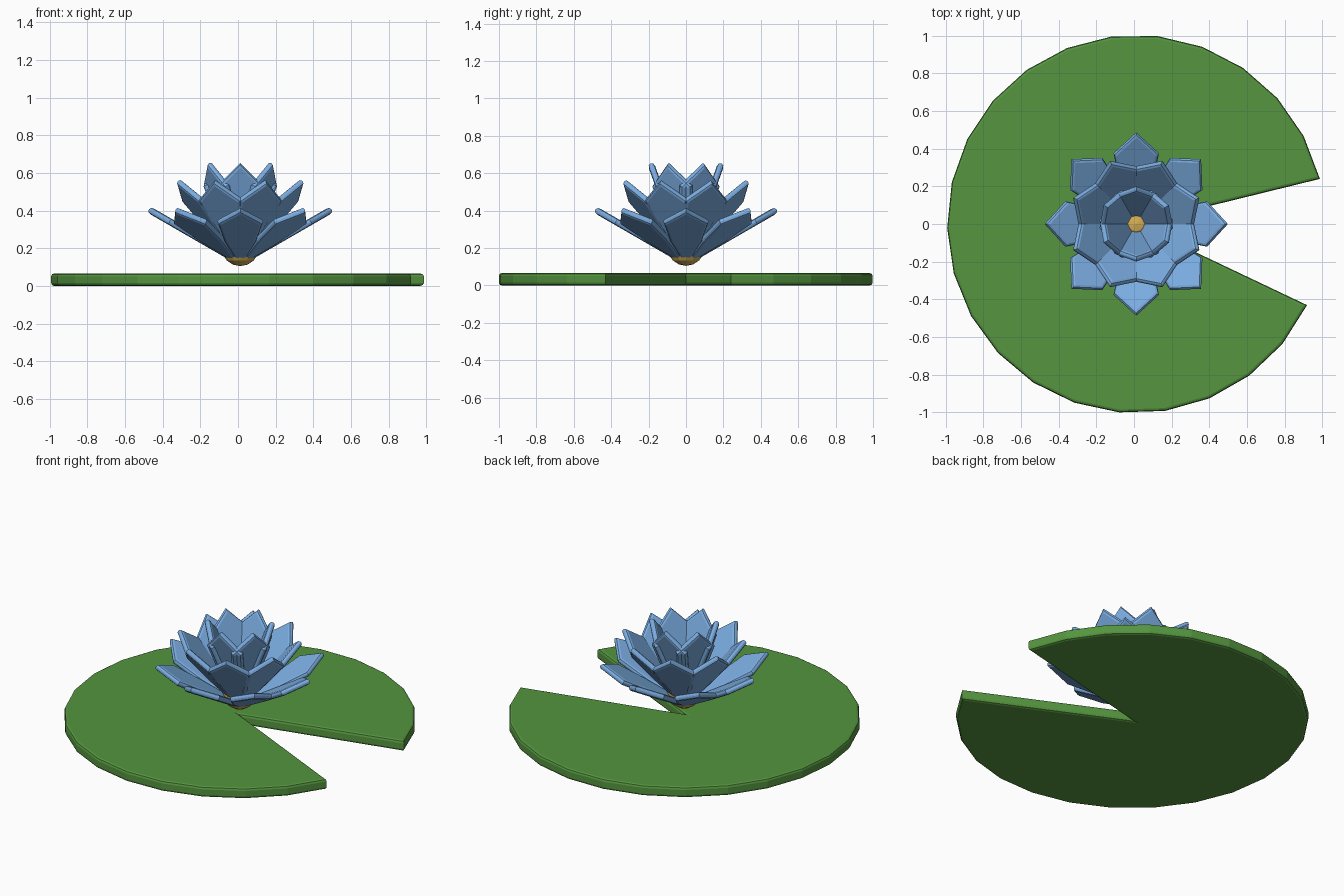
import bpy
import bmesh
from math import sin, cos, radians, pi
from mathutils import Matrix, Vector

cube = bpy.data.objects.get("Cube")
if cube:
    bpy.data.objects.remove(cube, do_unlink=True)

CENTRE_X = 0.012


def material(name, rgb):
    mat = bpy.data.materials.new(name)
    mat.use_nodes = True
    color = (*rgb, 1.0)
    mat.diffuse_color = color
    bsdf = next(n for n in mat.node_tree.nodes if n.type == 'BSDF_PRINCIPLED')
    bsdf.inputs["Base Color"].default_value = color
    bsdf.inputs["Roughness"].default_value = 0.7
    return mat


leaf_green = material("leaf green", (0.09, 0.30, 0.05))
petal_blue = material("petal blue", (0.20, 0.42, 0.76))
pollen_gold = material("pollen gold", (0.66, 0.42, 0.09))


def make_object(name, bm, mat):
    mesh = bpy.data.meshes.new(name)
    bm.to_mesh(mesh)
    bm.free()
    mesh.materials.append(mat)
    obj = bpy.data.objects.new(name, mesh)
    bpy.context.collection.objects.link(obj)
    return obj


def plate(outline, bottom, thickness, bevel):
    """Extruded flat outline with rounded upper and lower rims."""
    bm = bmesh.new()
    face = bm.faces.new([bm.verts.new((x, y, bottom)) for x, y in outline])
    grown = bmesh.ops.extrude_face_region(bm, geom=[face])["geom"]
    verts = [g for g in grown if isinstance(g, bmesh.types.BMVert)]
    bmesh.ops.translate(bm, verts=verts, vec=(0, 0, thickness))
    bmesh.ops.recalc_face_normals(bm, faces=bm.faces[:])
    rims = [e for e in bm.edges if abs(e.verts[0].co.z - e.verts[1].co.z) < 1e-5]
    bmesh.ops.bevel(bm, geom=rims, offset=bevel, segments=2, profile=0.5,
                    affect='EDGES', clamp_overlap=True)
    return bm


# Lily pad: a disc with a wedge cut out towards +x
START, END, SEGMENTS, RADIUS = radians(13.8), radians(334.6), 23, 1.004
steps = [START + (END - START) * i / SEGMENTS for i in range(SEGMENTS + 1)]
pad_outline = [(0, 0)] + [(RADIUS * cos(a), RADIUS * sin(a)) for a in steps]
pad = make_object("lily_pad", plate(pad_outline, 0, 0.066, 0.015), leaf_green)
pad.location.x = CENTRE_X

# Petal outline: half widths along the length, mirrored, ending in a point
half = [(0.04, 0.02), (0.24, 0.085), (0.433, 0.12)]
petal_outline = half and ([(d, -w) for d, w in half] + [(0.56, 0)]
                          + [(d, w) for d, w in reversed(half)])
PIVOT = Vector((CENTRE_X, 0, 0.125))


def petal_ring(name, count, first_angle, tilt):
    """Ring of petals raised by tilt degrees around the flower's pivot."""
    petal = plate(petal_outline, -0.018, 0.036, 0.015)
    mesh = bpy.data.meshes.new(name)
    petal.to_mesh(mesh)
    petal.free()
    mesh.materials.append(petal_blue)
    for i in range(count):
        obj = bpy.data.objects.new(f"{name}_{i + 1}", mesh)
        bpy.context.collection.objects.link(obj)
        turn = radians(first_angle) + 2 * pi * i / count
        obj.matrix_world = (Matrix.Translation(PIVOT)
                            @ Matrix.Rotation(turn, 4, 'Z')
                            @ Matrix.Rotation(-radians(tilt), 4, 'Y'))


petal_ring("outer_petal", 8, 0, 30)
petal_ring("middle_petal", 8, 22.5, 50.5)
petal_ring("inner_petal", 6, 30, 70.3)

# Flower heart
bm = bmesh.new()
bmesh.ops.create_uvsphere(bm, u_segments=12, v_segments=8, radius=0.1)
heart = make_object("flower_heart", bm, pollen_gold)
heart.location = (CENTRE_X, 0, 0.205)
